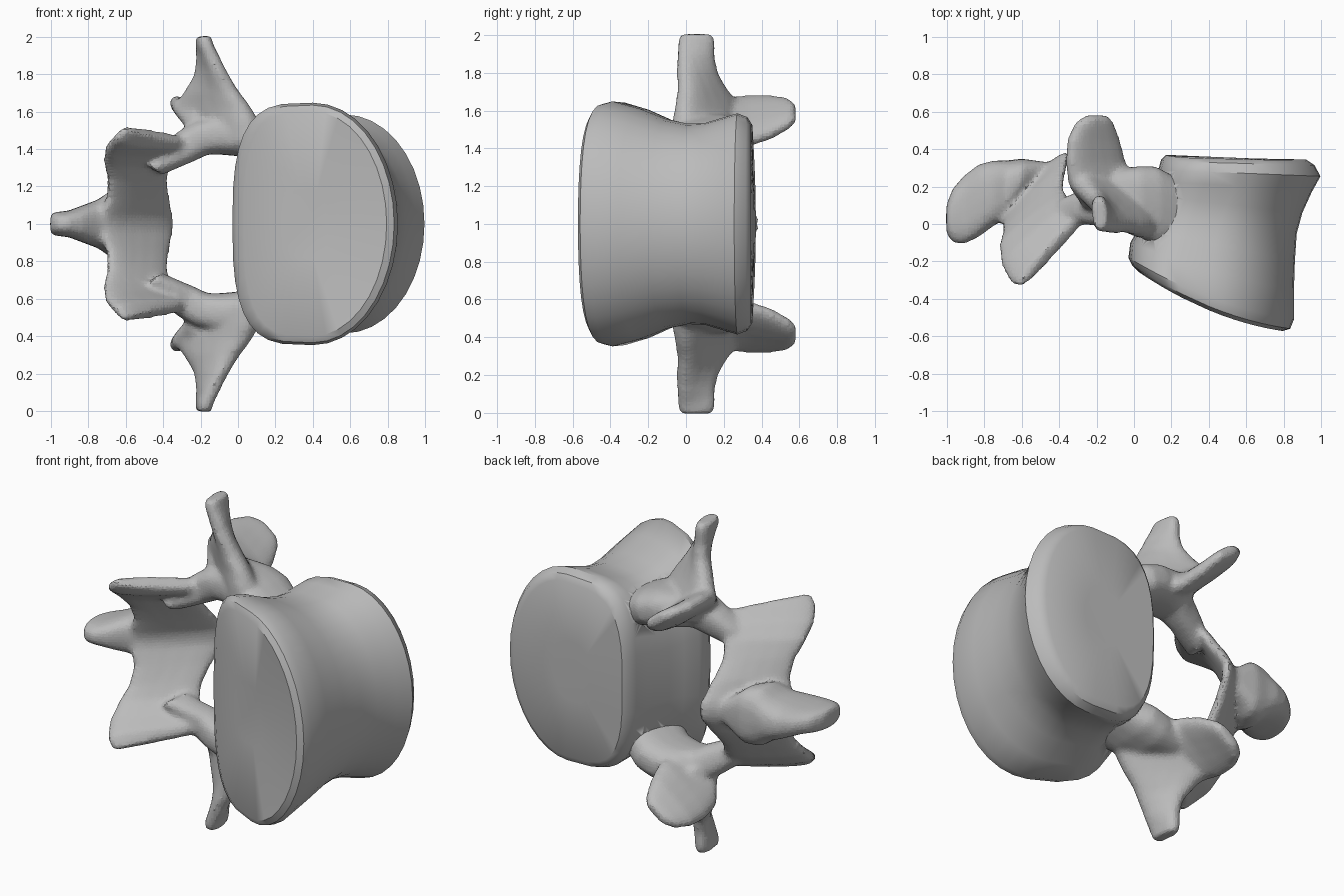
import bpy, bmesh, math
from mathutils import Vector

if "Cube" in bpy.data.objects:
    bpy.data.objects.remove(bpy.data.objects["Cube"])

bone = bpy.data.materials.new("bone grey")
bone.diffuse_color = (0.5, 0.5, 0.5, 1)
bone.use_nodes = True
bone.node_tree.nodes["Principled BSDF"].inputs["Base Color"].default_value = bone.diffuse_color


def power(v, e):
    return math.copysign(abs(v) ** e, v)


def skin(bm, rings):
    """Join closed rings of points into a capped solid."""
    loops = [[bm.verts.new(p) for p in r] for r in rings]
    n = len(loops[0])
    for a, b in zip(loops, loops[1:]):
        for i in range(n):
            bm.faces.new((a[i], a[(i + 1) % n], b[(i + 1) % n], b[i]))
    bm.faces.new(loops[0][::-1])
    bm.faces.new(loops[-1])


def finish(bm, name):
    bmesh.ops.recalc_face_normals(bm, faces=bm.faces)
    mesh = bpy.data.meshes.new(name)
    bm.to_mesh(mesh)
    bm.free()
    ob = bpy.data.objects.new(name, mesh)
    mesh.materials.append(bone)
    bpy.context.collection.objects.link(ob)
    bpy.ops.object.select_all(action='DESELECT')
    ob.select_set(True)
    bpy.context.view_layer.objects.active = ob
    return ob


def blade(bm, sections, mirror=True):
    """Flattened tube; each section is two edge points and a thickness."""
    mids = [(Vector(a) + Vector(b)) / 2 for a, b, t in sections]
    for side in ((1, -1) if mirror else (1,)):
        rings = []
        for k, (a, b, t) in enumerate(sections):
            u = (Vector(b) - Vector(a)) / 2
            path = mids[min(k + 1, len(mids) - 1)] - mids[max(k - 1, 0)]
            v = u.cross(path).normalized() * t / 2
            ring = []
            for i in range(20):
                w = math.tau * i / 20
                p = mids[k] + u * power(math.cos(w), .75) + v * power(math.sin(w), .75)
                ring.append((p.x, p.y, 1 + side * (p.z - 1)))
            rings.append(ring)
        skin(bm, rings)


def body_ring(x0, x1, xc, h, y0, y1, bow, crown=0, n=36):
    """D-shaped outline, flat towards the canal and round on the far side."""
    ring = []
    for i in range(n):
        w = math.tau * i / n
        c, s = math.cos(w), math.sin(w)
        if c >= 0:
            x, z = xc + (x1 - xc) * c, h * s
        else:
            x, z = xc + (xc - x0) * power(c, .55), h * power(s, .7)
        t = (x - x0) / (x1 - x0)
        y = y0 + (y1 - y0) * t + bow * 4 * t * (1 - t) + crown * (1 - (z / h) ** 2)
        ring.append((x, y, 1 + z))
    return ring


# Neural arch: overlapping processes fused into one smooth surface
bm = bmesh.new()
# pedicles and isthmus
blade(bm, [
    ((-.47, -.06, 1.30), (-.42, .10, 1.28), .08),
    ((-.37, -.03, 1.37), (-.36, .14, 1.35), .15),
    ((-.28, .00, 1.42), (-.27, .18, 1.41), .18),
    ((-.20, -.01, 1.46), (-.19, .22, 1.46), .19),
    ((-.10, -.03, 1.48), (-.10, .29, 1.48), .22),
    ((.02, -.06, 1.47), (.02, .31, 1.47), .22),
    ((.10, -.11, 1.44), (.11, .31, 1.44), .22),
    ((.24, -.12, 1.38), (.24, .24, 1.38), .20)])
# transverse processes
blade(bm, [
    ((.10, -.05, 1.45), (-.20, .25, 1.45), .20),
    ((.09, -.05, 1.55), (-.26, .24, 1.55), .18),
    ((.05, -.04, 1.63), (-.33, .25, 1.64), .15),
    ((-.01, -.03, 1.71), (-.28, .20, 1.71), .13),
    ((-.07, -.04, 1.80), (-.22, .16, 1.80), .11),
    ((-.12, -.045, 1.88), (-.20, .15, 1.88), .10),
    ((-.17, -.045, 1.96), (-.19, .155, 1.96), .09),
    ((-.18, -.03, 2.004), (-.19, .14, 2.004), .08)])
# superior articular processes
blade(bm, [
    ((-.26, .08, 1.56), (-.05, .08, 1.42), .14),
    ((-.34, .20, 1.65), (-.03, .20, 1.42), .13),
    ((-.36, .33, 1.67), (-.05, .33, 1.42), .11),
    ((-.35, .45, 1.67), (-.08, .45, 1.46), .10),
    ((-.31, .54, 1.66), (-.11, .54, 1.51), .08),
    ((-.25, .58, 1.63), (-.14, .58, 1.55), .06)])
# laminae spreading into the inferior articular processes
blade(bm, [
    ((-.35, .38, .97), (-.74, .02, .97), .08),
    ((-.35, .37, 1.05), (-.73, .01, 1.05), .08),
    ((-.37, .29, 1.15), (-.70, -.01, 1.15), .085),
    ((-.38, .20, 1.25), (-.70, -.06, 1.25), .085),
    ((-.36, .15, 1.33), (-.72, -.13, 1.33), .09),
    ((-.31, .11, 1.39), (-.71, -.22, 1.40), .10),
    ((-.24, .08, 1.43), (-.66, -.315, 1.46), .10),
    ((-.27, .04, 1.455), (-.61, -.335, 1.515), .07)])
# spinous process
blade(bm, [
    ((-.48, .27, 1), (-.46, .33, 1), .12),
    ((-.60, .14, 1), (-.60, .35, 1), .34),
    ((-.68, .03, 1), (-.68, .34, 1), .36),
    ((-.75, -.01, 1), (-.75, .34, 1), .26),
    ((-.83, -.07, 1), (-.83, .32, 1), .20),
    ((-.91, -.11, 1), (-.91, .26, 1), .14),
    ((-.97, -.10, 1), (-.97, .19, 1), .13),
    ((-1.004, -.05, 1), (-1.004, .10, 1), .11)], mirror=False)
arch = finish(bm, "neural_arch_helper")
fuse = arch.modifiers.new("fuse", 'REMESH')
fuse.mode = 'VOXEL'
fuse.voxel_size = .016
fuse.use_smooth_shade = True
soften = arch.modifiers.new("soften", 'SMOOTH')
soften.factor = .5
soften.iterations = 9
arch.hide_render = True

# Vertebral body: dished end plates, bevelled rims and a narrow waist
bm = bmesh.new()
skin(bm, [body_ring(*r) for r in (
    (.25, .50, .38, .18, -.38, -.46, 0),
    (.03, .795, .40, .60, -.26, -.572, -.05),
    (-.01, .835, .40, .635, -.22, -.56, -.055),
    (-.03, .855, .40, .648, -.18, -.51, -.05),
    (-.02, .855, .41, .61, -.10, -.36, -.02),
    (.025, .86, .43, .555, -.02, -.20, 0),
    (.06, .87, .46, .53, .07, -.05, 0),
    (.085, .90, .50, .535, .15, .06, 0),
    (.11, .95, .54, .565, .22, .17, .01),
    (.13, .997, .57, .585, .28, .245, .01, .01),
    (.145, .965, .57, .565, .32, .29, .02, .025),
    (.17, .92, .57, .53, .345, .32, .015, .025),
    (.40, .65, .53, .18, .36, .35, 0))])
body = finish(bm, "vertebra")
bpy.ops.object.shade_smooth_by_angle(angle=math.radians(35))

# Weld the arch to the body so no surfaces stay buried inside
weld = body.modifiers.new("weld", 'BOOLEAN')
weld.operation = 'UNION'
weld.solver = 'EXACT'
weld.object = arch
